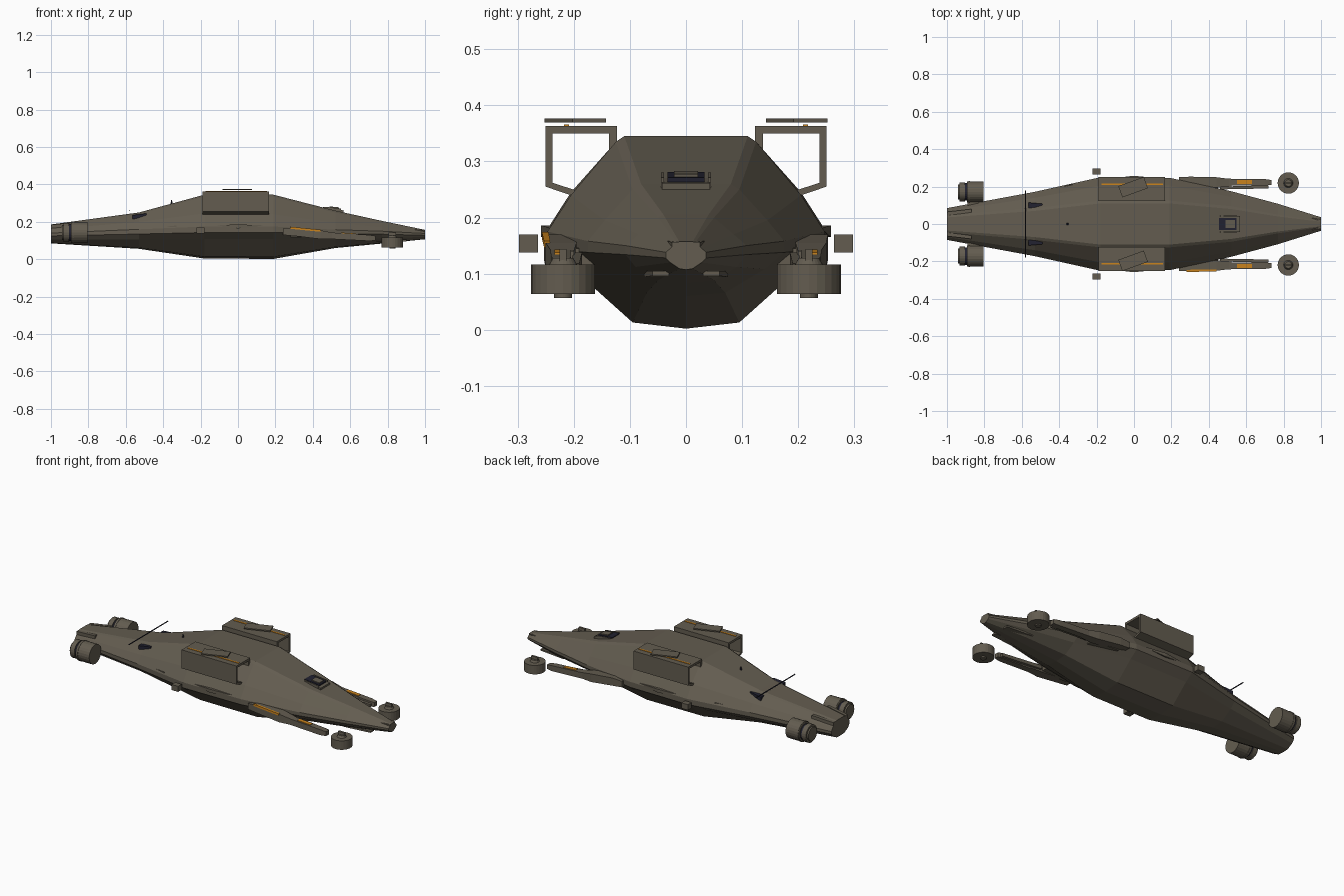
import bpy, bmesh, math
from mathutils import Matrix

if "Cube" in bpy.data.objects:
    bpy.data.objects.remove(bpy.data.objects["Cube"])


def mat(name, rgb):
    m = bpy.data.materials.new(name)
    m.diffuse_color = (*rgb, 1)
    m.use_nodes = True
    m.node_tree.nodes["Principled BSDF"].inputs["Base Color"].default_value = m.diffuse_color
    return m


HULL = mat("hull_brown_grey", (0.125, 0.108, 0.08))
NAVY = mat("dark_navy", (0.016, 0.016, 0.03))
ORANGE = mat("orange", (0.60, 0.23, 0.012))


def finish(name, bm, m):
    bmesh.ops.recalc_face_normals(bm, faces=bm.faces)
    me = bpy.data.meshes.new(name)
    bm.to_mesh(me)
    bm.free()
    me.materials.append(m)
    ob = bpy.data.objects.new(name, me)
    bpy.context.collection.objects.link(ob)
    return ob


def loft(name, sections, m, s=1):
    """sections: (x, [(y, z), ...]) closed rings joined along x"""
    bm = bmesh.new()
    rings = [[bm.verts.new((x, y * s, z)) for y, z in pts] for x, pts in sections]
    n = len(rings[0])
    for a, b in zip(rings, rings[1:]):
        for i in range(n):
            j = (i + 1) % n
            bm.faces.new((a[i], a[j], b[j], b[i]))
    bm.faces.new(rings[0])
    bm.faces.new(rings[-1])
    return finish(name, bm, m)


def rect(y0, y1, z0, z1):
    return [(y0, z0), (y1, z0), (y1, z1), (y0, z1)]


def box(name, c, size, m, rot=None):
    bm = bmesh.new()
    M = Matrix.Translation(c) @ (rot or Matrix()) @ Matrix.Diagonal((*size, 1))
    bmesh.ops.create_cube(bm, size=1, matrix=M)
    return finish(name, bm, m)


def cyl(name, c, r, length, m, axis='Z', r2=None, seg=24):
    rot = {'Z': Matrix(), 'X': Matrix.Rotation(math.pi / 2, 4, 'Y'),
           'Y': Matrix.Rotation(math.pi / 2, 4, 'X')}[axis]
    bm = bmesh.new()
    bmesh.ops.create_cone(bm, cap_ends=True, segments=seg, radius1=r,
                          radius2=r if r2 is None else r2, depth=length,
                          matrix=Matrix.Translation(c) @ rot)
    return finish(name, bm, m)


# --- hull: faceted loft, each station is a half profile mirrored in y
def ring(half):
    return half + [(-y, z) for y, z in reversed(half[1:-1])]


stations = [
    (-1.0, [(0, .085), (.035, .087), (.07, .105), (.085, .125), (.085, .14), (.07, .16), (.045, .182), (.035, .186), (0, .186)]),
    (-0.53, [(0, .056), (.07, .062), (.14, .105), (.172, .135), (.172, .16), (.14, .2), (.085, .243), (.07, .25), (0, .25)]),
    (-0.18, [(0, .004), (.095, .014), (.2, .107), (.25, .143), (.25, .175), (.205, .245), (.125, .335), (.11, .345), (0, .345)]),
    (0.19, [(0, .002), (.095, .013), (.2, .107), (.247, .143), (.247, .175), (.205, .24), (.125, .335), (.11, .345), (0, .345)]),
    (0.52, [(0, .06), (.07, .066), (.14, .108), (.175, .138), (.175, .158), (.145, .195), (.095, .25), (.08, .26), (0, .26)]),
    (0.77, [(0, .084), (.05, .088), (.09, .112), (.108, .134), (.108, .15), (.085, .17), (.05, .2), (.04, .205), (0, .205)]),
    (1.0, [(0, .107), (.012, .109), (.028, .12), (.036, .128), (.036, .138), (.028, .145), (.016, .155), (.012, .157), (0, .157)]),
]
loft("hull", [(x, ring(h)) for x, h in stations], HULL)

# --- cockpit on the forward slope: dark glazing framed by hull plates
tilt = Matrix.Rotation(math.radians(6), 4, 'Y')
box("cockpit_base", (.51, 0, .257), (.11, .085, .02), HULL, tilt)
box("cockpit_glazing", (.5, 0, .268), (.095, .066, .016), NAVY, tilt)
box("cockpit_roof", (.515, 0, .277), (.05, .042, .006), HULL, tilt)
for s in (1, -1):
    box("cockpit_rail", (.505, s * .042, .265), (.09, .005, .022), HULL, tilt)

# --- dorsal mast and cross antenna
cyl("dorsal_mast", (-.355, 0, .298), .01, .036, NAVY, r2=.002, seg=8)
cyl("cross_antenna", (-.58, 0, .262), .003, .36, NAVY, 'Y', seg=8)

for s, side in ((1, "left"), (-1, "right")):
    # side scoop: open-ended duct against the hull shoulder
    duct = [(.123, .32), (.123, .363), (.25, .363), (.25, .255), (.206, .24),
            (.195, .248), (.238, .262), (.238, .35), (.137, .35), (.137, .32)]
    bm = bmesh.new()
    a = [bm.verts.new((-.19, y * s, z)) for y, z in duct]
    b = [bm.verts.new((.165, y * s, z)) for y, z in duct]
    for i in range(10):
        j = (i + 1) % 10
        bm.faces.new((a[i], a[j], b[j], b[i]))
    for r in (a, b):
        for q in ((0, 1, 8, 9), (8, 1, 2, 7), (7, 2, 3, 6), (6, 3, 4, 5)):
            bm.faces.new([r[k] for k in q])
    finish(side + "_scoop", bm, HULL)
    box(side + "_scoop_light", (-.01, s * .213, .363), (.33, .009, .005), ORANGE)
    box(side + "_scoop_plate", (-.005, s * .197, .373), (.145, .064, .007), HULL,
        Matrix.Rotation(math.radians(20), 4, 'Z'))

    # rear engine: stacked rings along x
    for x, r, l, m in ((-.848, .056, .088, HULL), (-.898, .046, .016, NAVY),
                       (-.918, .051, .028, HULL), (-.936, .04, .01, HULL)):
        cyl(side + "_engine_ring", (x, s * .172, .143), r, l, m, 'X')
    cyl(side + "_engine_band", (-.882, s * .172, .143), .058, .008, HULL, 'X')
    box(side + "_engine_strut", (-.86, s * .11, .143), (.06, .06, .02), HULL)

    # forward floating pod with cap and fin
    cyl(side + "_pod", (.825, s * .219, .09), .057, .052, HULL)
    cyl(side + "_pod_hub", (.825, s * .219, .062), .016, .01, HULL)
    cyl(side + "_pod_cap", (.825, s * .219, .121), .026, .014, HULL, r2=.018)
    box(side + "_pod_fin", (.825, s * .219, .133), (.04, .012, .022), HULL)

    # forward arm: thick root, slim barrel
    loft(side + "_arm_root", [(.24, rect(.215, .25, .13, .165)),
                              (.30, rect(.2, .253, .125, .17)),
                              (.44, rect(.195, .25, .108, .155)),
                              (.52, rect(.2, .24, .108, .14))], HULL, s)
    loft(side + "_arm_barrel", [(.42, rect(.205, .243, .112, .148)),
                                (.70, rect(.205, .24, .098, .13)),
                                (.735, rect(.21, .235, .1, .125))], HULL, s)
    loft(side + "_arm_rail", [(.46, rect(.185, .2, .118, .138)),
                              (.72, rect(.19, .207, .1, .118))], HULL, s)
    loft(side + "_arm_light", [(.55, rect(.213, .234, .128, .143)),
                               (.63, rect(.213, .234, .124, .138))], ORANGE, s)
    loft(side + "_arm_bracket", [(.28, rect(.15, .21, .12, .16)),
                                 (.45, rect(.14, .21, .115, .145))], HULL, s)

    # small side sensor block
    box(side + "_sensor", (-.2, s * .281, .154), (.042, .034, .032), HULL)

    # wedge plate and blister on the flank
    loft(side + "_flank_wedge", [(-.12, rect(.235, .244, .178, .182)),
                                 (0, rect(.235, .258, .165, .186)),
                                 (.13, rect(.235, .244, .178, .182))], HULL, s)
    loft(side + "_flank_blister", [(-.41, rect(.17, .19, .168, .174)),
                                   (-.33, rect(.19, .214, .168, .18))], HULL, s)

    # dark vents on the rear shoulders
    loft(side + "_rear_vent", [(-.565, rect(.085, .115, .215, .236)),
                               (-.49, rect(.09, .108, .22, .245))], NAVY, s)

    # tail rails, under-nose plates and nose prongs
    loft(side + "_tail_rail", [(-1.0, rect(.045, .065, .165, .184)),
                               (-.87, rect(.062, .08, .18, .198))], HULL, s)
    loft(side + "_nose_plate", [(.74, rect(.03, .075, .094, .105)),
                                (.9, rect(.03, .06, .096, .105))], HULL, s)
    loft(side + "_nose_prong", [(.9, rect(.015, .04, .142, .16)),
                                (1.0, rect(.01, .025, .142, .156))], HULL, s)

# --- orange light strip on the outer edge of the right arm root
loft("right_arm_root_light", [(.28, rect(.245, .257, .163, .174)),
                              (.44, rect(.242, .253, .147, .158))], ORANGE, -1)
